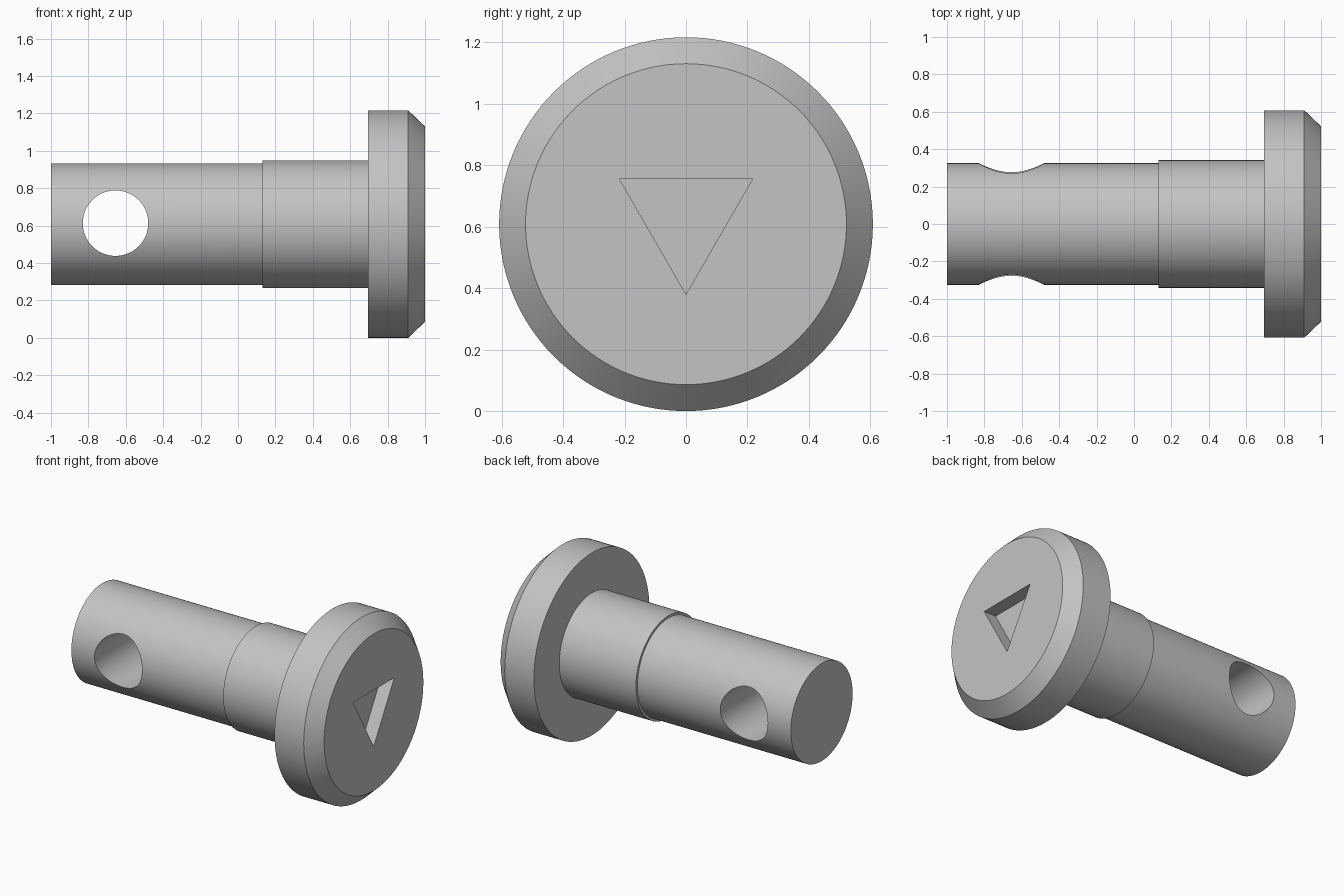
import bpy, bmesh, math
from mathutils import Matrix, Vector

cube = bpy.data.objects.get("Cube")
if cube:
    bpy.data.objects.remove(cube, do_unlink=True)

AXIS_Z = 0.608
SEGMENTS = 128

steel = bpy.data.materials.new("plain grey steel")
steel.use_nodes = True
GREY = (0.55, 0.55, 0.55, 1)
steel.diffuse_color = GREY
steel.node_tree.nodes["Principled BSDF"].inputs["Base Color"].default_value = GREY


def add_object(name, bm):
    bmesh.ops.recalc_face_normals(bm, faces=bm.faces)
    mesh = bpy.data.meshes.new(name)
    bm.to_mesh(mesh)
    bm.free()
    mesh.materials.append(steel)
    obj = bpy.data.objects.new(name, mesh)
    bpy.context.collection.objects.link(obj)
    return obj


def lathe(name, profile):
    """Turn (x, radius) steps around the pin axis, with flat end caps."""
    bm = bmesh.new()
    rings = []
    for x, r in profile:
        angles = [math.tau * i / SEGMENTS for i in range(SEGMENTS)]
        rings.append([bm.verts.new((x, r * math.cos(a), AXIS_Z + r * math.sin(a)))
                      for a in angles])
    for a, b in zip(rings, rings[1:]):
        for i in range(SEGMENTS):
            j = (i + 1) % SEGMENTS
            bm.faces.new((a[i], a[j], b[j], b[i]))
    bm.faces.new(rings[0])
    bm.faces.new(rings[-1])
    return add_object(name, bm)


def prism(name, sides, radius, depth, matrix):
    bm = bmesh.new()
    bmesh.ops.create_cone(bm, cap_ends=True, segments=sides, radius1=radius,
                          radius2=radius, depth=depth, matrix=matrix)
    obj = add_object(name, bm)
    obj.hide_render = True
    return obj


def cut(obj, cutter):
    """Subtract the cutter, bake the result and discard the cutter."""
    mod = obj.modifiers.new("cut", 'BOOLEAN')
    mod.operation = 'DIFFERENCE'
    mod.solver = 'EXACT'
    mod.object = cutter
    bpy.context.view_layer.objects.active = obj
    bpy.ops.object.modifier_apply(modifier=mod.name)
    bpy.data.objects.remove(cutter, do_unlink=True)


# Turned body: shank, slightly wider collar, chamfered head
pin = lathe("clevis_pin", [(-1, 0.325), (0.13, 0.325), (0.13, 0.341), (0.695, 0.341),
                           (0.695, 0.608), (0.91, 0.608), (1, 0.522)])

# Cross hole through the shank
cut(pin, prism("cross_hole_cutter", 96, 0.175, 2,
               Matrix.Translation((-0.655, 0, AXIS_Z + 0.005))
               @ Matrix.Rotation(math.pi / 2, 4, 'X')))

# Triangular recess in the head, one corner pointing down
bm = bmesh.new()
corners = [Vector((0.91, 0.25 * math.sin(a), 0.63 - 0.25 * math.cos(a)))
           for a in (0, math.tau / 3, 2 * math.tau / 3)]
face = bm.faces.new([bm.verts.new(c) for c in corners])
top = bmesh.ops.extrude_face_region(bm, geom=[face], use_keep_orig=True)["geom"]
bmesh.ops.translate(bm, vec=(0.3, 0, 0),
                    verts=[g for g in top if isinstance(g, bmesh.types.BMVert)])
recess = add_object("recess_cutter", bm)
recess.hide_render = True
cut(pin, recess)

# Smooth round walls, crisp edges
bpy.ops.object.select_all(action='DESELECT')
pin.select_set(True)
bpy.context.view_layer.objects.active = pin
bpy.ops.object.shade_smooth_by_angle(angle=math.radians(25))
